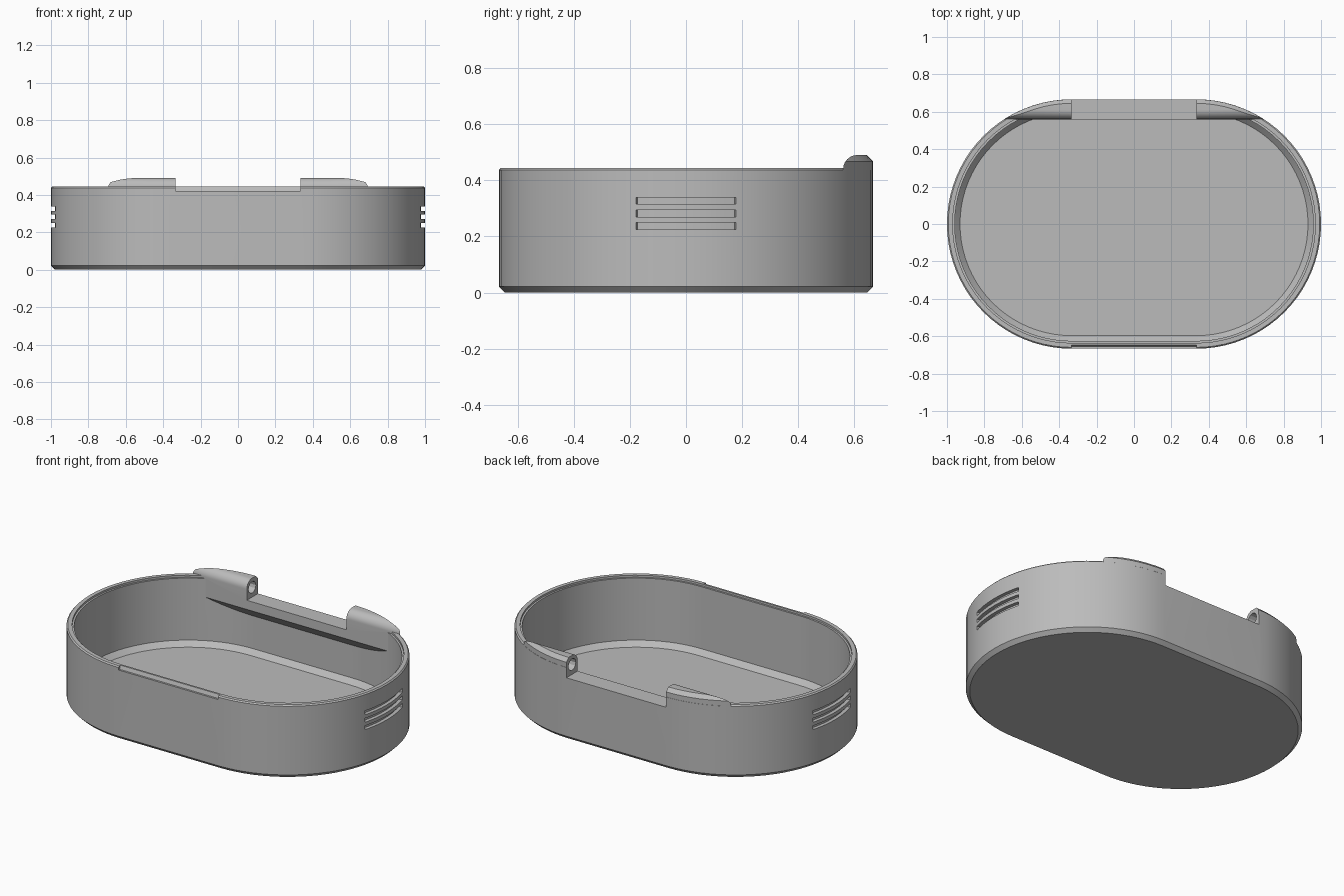
import bpy, bmesh, math
from mathutils import Vector

if "Cube" in bpy.data.objects:
    bpy.data.objects.remove(bpy.data.objects["Cube"], do_unlink=True)

STRAIGHT = 1 / 3      # half length of the straight sides
R = 2 / 3             # outer end radius
RIM = 0.444
SEGS = 40

grey = bpy.data.materials.new("plain grey")
grey.use_nodes = True
colour = (0.50, 0.50, 0.50, 1)
grey.diffuse_color = colour
grey.node_tree.nodes["Principled BSDF"].inputs["Base Color"].default_value = colour


def finish(name, bm):
    bmesh.ops.recalc_face_normals(bm, faces=bm.faces)
    mesh = bpy.data.meshes.new(name)
    bm.to_mesh(mesh)
    bm.free()
    mesh.materials.append(grey)
    obj = bpy.data.objects.new(name, mesh)
    bpy.context.collection.objects.link(obj)
    return obj


def stadium(r, z):
    pts = []
    for side, start in ((1, -math.pi / 2), (-1, math.pi / 2)):
        for i in range(SEGS + 1):
            a = start + math.pi * i / SEGS
            pts.append(Vector((side * STRAIGHT + r * math.cos(a), r * math.sin(a), z)))
    return pts


def loft(name, profile):
    """Stack stadium rings given as (radius, height) and cap both ends."""
    bm = bmesh.new()
    rings = [[bm.verts.new(p) for p in stadium(r, z)] for r, z in profile]
    for a, b in zip(rings, rings[1:]):
        for i in range(len(a)):
            j = (i + 1) % len(a)
            bm.faces.new((a[i], a[j], b[j], b[i]))
    bm.faces.new(rings[0])
    bm.faces.new(rings[-1])
    return finish(name, bm)


def prism(name, outline, low, high, axis="x"):
    """Extrude a flat outline along x (points are y, z) or z (points are x, y)."""
    bm = bmesh.new()
    ends = []
    for d in (low, high):
        ends.append([bm.verts.new((d, u, v) if axis == "x" else (u, v, d)) for u, v in outline])
    bm.faces.new(ends[0])
    bm.faces.new(ends[1])
    for i in range(len(outline)):
        j = (i + 1) % len(outline)
        bm.faces.new((ends[0][i], ends[0][j], ends[1][j], ends[1][i]))
    return finish(name, bm)


def combine(target, tool, operation):
    mod = target.modifiers.new("combine", "BOOLEAN")
    mod.operation = operation
    mod.solver = "EXACT"
    mod.object = tool
    bpy.context.view_layer.objects.active = target
    bpy.ops.object.modifier_apply(modifier=mod.name)
    bpy.data.objects.remove(tool, do_unlink=True)


def arc(cy, cz, r, start, end, n):
    steps = [math.radians(start + (end - start) * i / n) for i in range(n + 1)]
    return [(cy + r * math.cos(a), cz + r * math.sin(a)) for a in steps]


# Tray: chamfered base, thin wall, stepped rim and chamfered floor
tray = loft("tray", [
    (R - 0.022, 0), (R, 0.022), (R, RIM - 0.007), (R - 0.007, RIM),
    (0.636, RIM), (0.636, RIM - 0.012), (0.625, RIM - 0.012),
    (0.625, 0.057), (0.597, 0.027)])

# Hinge block with rounded inner edge, trimmed to the tray outline
hinge = prism("hinge_block",
              [(0.65, 0.23), (0.56, 0.32)] + arc(0.61, 0.44, 0.05, 180, 90, 10)
              + [(0.72, 0.49), (0.72, 0.23)], -0.8, 0.8)
trim = loft("hinge_trim", [(0.645, 0.2), (0.645, 0.4), (R - 0.0005, 0.42),
                           (R - 0.0005, 0.468), (0.645, 0.4901), (0.645, 0.52)])
combine(hinge, trim, "INTERSECT")
combine(tray, hinge, "UNION")

# Gap between the two hinge barrels, and the pin hole through their ends
gap = prism("hinge_gap", [(0.5, 0.375), (0.8, 0.375), (0.8, 0.6), (0.5, 0.6)],
            -STRAIGHT, STRAIGHT)
combine(tray, gap, "DIFFERENCE")
for side in (-1, 1):
    ends = sorted((side * 0.3, side * 0.42))
    hole = prism("pin_hole", arc(0.612, 0.434, 0.035, 0, 330, 11), *ends)
    combine(tray, hole, "DIFFERENCE")

# Sloped thumb notch in the front rim
notch = prism("thumb_notch", [(-0.72, 0.422), (-0.655, 0.422), (-0.642, 0.46), (-0.72, 0.46)],
              -STRAIGHT, STRAIGHT)
combine(tray, notch, "DIFFERENCE")

# Three grip slots on each rounded end
for side in (-1, 1):
    sector = arc(0, 0, 0.645, -15.5, 15.5, 10) + arc(0, 0, 0.75, 15.5, -15.5, 10)
    outline = [(side * (STRAIGHT + x), y) for x, y in sector]
    for z in (0.225, 0.27, 0.315):
        slot = prism("grip_slot", outline, z, z + 0.024, "z")
        combine(tray, slot, "DIFFERENCE")

bpy.ops.object.select_all(action="DESELECT")
tray.select_set(True)
bpy.context.view_layer.objects.active = tray
bpy.ops.object.shade_smooth_by_angle(angle=math.radians(20))
